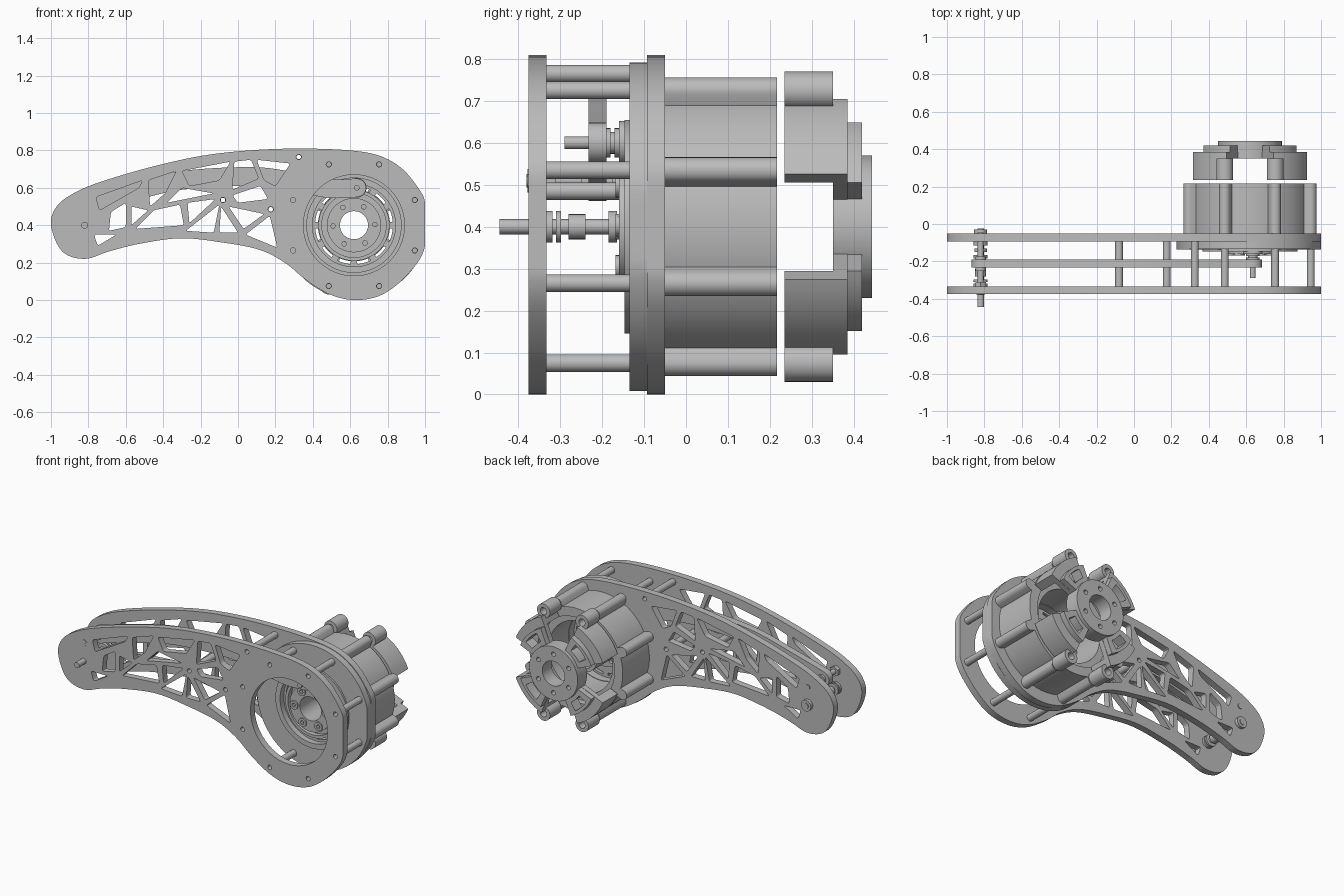
import bpy, bmesh, math
from mathutils import Matrix, Vector

cube = bpy.data.objects.get("Cube")
if cube:
    bpy.data.objects.remove(cube, do_unlink=True)

grey = bpy.data.materials.new("machined_grey")
grey.use_nodes = True
GREY = (0.5, 0.5, 0.5, 1)
grey.diffuse_color = GREY
grey.node_tree.nodes["Principled BSDF"].inputs["Base Color"].default_value = GREY

HUB = Vector((0.62, 0.4))
AXLE = Vector((-0.82, 0.4))
LINK_END = Vector((0.635, 0.6))
LINK_START = Vector((-0.82, 0.51))


# ---- helpers: outlines are lists of (x, z) points, extruded along y ----
def finish(name, bm):
    bmesh.ops.remove_doubles(bm, verts=bm.verts, dist=0.0001)
    bmesh.ops.recalc_face_normals(bm, faces=bm.faces)
    mesh = bpy.data.meshes.new(name)
    bm.to_mesh(mesh)
    bm.free()
    mesh.materials.append(grey)
    obj = bpy.data.objects.new(name, mesh)
    bpy.context.collection.objects.link(obj)
    bpy.ops.object.select_all(action='DESELECT')
    obj.select_set(True)
    bpy.context.view_layer.objects.active = obj
    bpy.ops.object.shade_smooth_by_angle(angle=math.radians(35))
    return obj


def plate(name, loops, y0, y1):
    """Flat part: first loop is the outline, the others are holes."""
    curve = bpy.data.curves.new(name, 'CURVE')
    curve.dimensions = '2D'
    curve.fill_mode = 'BOTH'
    curve.extrude = (y1 - y0) / 2
    for loop in loops:
        spline = curve.splines.new('POLY')
        spline.points.add(len(loop) - 1)
        for point, (x, z) in zip(spline.points, loop):
            point.co = (x, z, 0, 1)
        spline.use_cyclic_u = True
    temp = bpy.data.objects.new(name + "_outline", curve)
    bpy.context.collection.objects.link(temp)
    graph = bpy.context.evaluated_depsgraph_get()
    mesh = bpy.data.meshes.new_from_object(temp.evaluated_get(graph))
    bm = bmesh.new()
    bm.from_mesh(mesh)
    bpy.data.objects.remove(temp, do_unlink=True)
    place = Matrix.Translation((0, (y0 + y1) / 2, 0)) @ Matrix.Rotation(math.pi / 2, 4, 'X')
    bm.transform(place)
    return finish(name, bm)


def rod(name, centre, steps, sides=24):
    """Stepped round shaft: each step is (y0, y1, radius)."""
    bm = bmesh.new()
    for y0, y1, r in steps:
        place = Matrix.Translation((centre[0], (y0 + y1) / 2, centre[1])) @ Matrix.Rotation(math.pi / 2, 4, 'X')
        bmesh.ops.create_cone(bm, cap_ends=True, segments=sides, radius1=r, radius2=r, depth=y1 - y0, matrix=place)
    return finish(name, bm)


def polar(r, degrees, centre=HUB):
    a = math.radians(degrees)
    return Vector((centre[0] + r * math.cos(a), centre[1] + r * math.sin(a)))


def circle(centre, r, sides=64):
    return [polar(r, 360 * i / sides, centre) for i in range(sides)]


def sector(r0, r1, a0, a1, n=10):
    angles = [a0 + (a1 - a0) * i / n for i in range(n + 1)]
    return [polar(r1, a) for a in angles] + [polar(r0, a) for a in reversed(angles)]


def smooth(points, n=6, closed=True):
    """Smooth curve through all the points."""
    pts = [Vector(p) for p in points]
    count, out = len(pts), []
    for i in range(count if closed else count - 1):
        if closed:
            a, b, c, d = (pts[(i + k) % count] for k in (-1, 0, 1, 2))
        else:
            a, b, c, d = (pts[min(max(i + k, 0), count - 1)] for k in (-1, 0, 1, 2))
        for t in (k / n for k in range(n)):
            out.append(b + (c - a) * t / 2 + (a * 2 - b * 5 + c * 4 - d) * t * t / 2
                       + (b * 3 - a - c * 3 + d) * t ** 3 / 2)
    return out if closed else out + [pts[-1]]


def rounded(points, radius=0.014):
    pts, out = [Vector(p) for p in points], []
    for i, p in enumerate(pts):
        before, after = pts[i - 1] - p, pts[(i + 1) % len(pts)] - p
        a = p + before.normalized() * min(radius, before.length / 3)
        b = p + after.normalized() * min(radius, after.length / 3)
        for t in (0, 0.25, 0.5, 0.75, 1):
            out.append(a * (1 - t) ** 2 + p * 2 * t * (1 - t) + b * t * t)
    return out


# ---- side plates with truss cut-outs ----
outline = smooth([
    (-.97, .5), (-.88, .57), (-.74, .63), (-.47, .71), (-.2, .77), (.06, .8), (.33, .81),
    (.6, .8), (.76, .77), (.88, .7), (.97, .59), (1, .52), (1, .4), (1, .29), (.96, .2),
    (.86, .09), (.75, .02), (.62, 0), (.49, .03), (.36, .11), (.25, .2), (.11, .27),
    (-.1, .31), (-.31, .33), (-.53, .3), (-.69, .26), (-.82, .22), (-.94, .26), (-1, .4)])
outline = [Vector((min(p.x, 1), max(p.y, 0))) for p in outline]
truss = [
    [(-.76, .55), (-.51, .64), (-.53, .6), (-.74, .48)],
    [(-.48, .64), (-.33, .69), (-.39, .57), (-.47, .5)],
    [(-.3, .69), (-.04, .74), (-.1, .64), (-.26, .61)],
    [(-.38, .52), (-.3, .6), (-.13, .57)],
    [(-.02, .74), (.07, .75), (.11, .65), (-.03, .59)],
    [(.1, .75), (.28, .73), (.2, .61), (.14, .64)],
    [(-.03, .56), (.12, .61), (.16, .54), (.0, .52)],
    [(-.68, .47), (-.6, .52), (-.6, .39), (-.69, .37)]]
truss += [
    [(-.57, .5), (-.48, .48), (-.57, .4)],
    [(-.45, .48), (-.31, .51), (-.29, .4), (-.55, .38)],
    [(-.27, .52), (-.12, .54), (-.26, .41)],
    [(-.28, .37), (-.1, .51), (-.13, .36)],
    [(-.09, .5), (.0, .36), (-.1, .36)],
    [(-.05, .5), (.14, .46), (.03, .38)],
    [(.04, .35), (.17, .45), (.21, .28)],
    [(-.77, .35), (-.65, .35), (-.75, .29)]]
screws = [polar(0.352, 22.5 + 45 * k) for k in range(8)]
arm_standoffs = [Vector((.325, .765)), Vector((.175, .485)), Vector((-.08, .535))]
holes = [rounded(h) for h in truss] + [circle(p, 0.014, 16) for p in screws + arm_standoffs]
plate("front_side_plate", [outline, circle(HUB, 0.27)] + holes, -0.375, -0.333)
plate("back_side_plate", [outline, circle(HUB, 0.26)] + holes, -0.093, -0.05)

# ---- bearing plate, standoffs ----
ring = [Vector((min(p.x, 1), p.y)) for p in circle(HUB, 0.392, 96)]
plate("bearing_plate", [ring, circle(HUB, 0.25)], -0.135, -0.093)
for p in screws:
    if p.x > 0.4:
        plate("hub_standoff", [circle(p, 0.021, 24), circle(p, 0.012, 16)], -0.333, -0.135)
for p in arm_standoffs:
    plate("arm_standoff", [circle(p, 0.021, 24), circle(p, 0.012, 16)], -0.333, -0.093)


# ---- motor housing with eight screw ribs ----
def housing_radius(degrees):
    off = math.radians((degrees % 45) - 22.5)
    inside = 0.031 ** 2 - (0.352 * math.sin(off)) ** 2
    return max(0.328, 0.352 * math.cos(off) + math.sqrt(inside)) if inside > 0 else 0.328


housing = [polar(housing_radius(a / 2), a / 2) for a in range(720)]
plate("motor_housing", [housing, circle(HUB, 0.27)], -0.05, 0.217)
plate("stator_ring", [circle(HUB, 0.275), circle(HUB, 0.225)], -0.03, 0.17)

# ---- rotor face: slotted disc, outer rim, bolted flange ----
slots = [sector(0.193, 0.208, 30 * k + 5, 30 * k + 25) for k in range(12)]
plate("rotor_disc", [circle(HUB, 0.235), circle(HUB, 0.1)] + slots, -0.11, -0.08)
plate("rotor_rim", [circle(HUB, 0.255), circle(HUB, 0.222)], -0.147, -0.03)
plate("rotor_inner_rim", [circle(HUB, 0.19), circle(HUB, 0.172)], -0.14, -0.08)
bolts = [polar(0.112, 60 * k + 2) for k in range(6)]
plate("output_flange", [circle(HUB, 0.145), circle(HUB, 0.075)] + [circle(p, 0.014, 16) for p in bolts],
      -0.16, -0.06)
for p in bolts:
    plate("flange_bolt", [circle(p, 0.027, 24), circle(p, 0.013, 6)], -0.168, -0.1)
plate("rotor_sleeve", [circle(HUB, 0.1), circle(HUB, 0.078)], -0.06, 0.15)

# ---- rear cap: hub, four pocketed arms, screw bosses ----
cap_bolts = [polar(0.122, 60 * k + 30) for k in range(6)]
plate("cap_hub", [circle(HUB, 0.17), circle(HUB, 0.078)] + [circle(p, 0.014, 16) for p in cap_bolts],
      0.35, 0.443)
for k in range(4):
    mid = 45 + 90 * k
    pocket = sector(0.195, 0.25, mid - 12, mid + 12)
    plate("cap_arm_web", [sector(0.15, 0.33, mid - 22.5, mid + 22.5), pocket], 0.35, 0.385)
    plate("cap_arm_step", [sector(0.15, 0.27, mid - 22, mid + 22), pocket], 0.385, 0.42)
    plate("cap_arm_wall", [sector(0.275, 0.33, mid - 22.5, mid + 22.5)], 0.235, 0.35)
for sx in (-1, 1):
    for sz in (-1, 1):
        p = HUB + Vector((0.135 * sx, 0.325 * sz))
        plate("cap_screw_boss", [circle(p, 0.045, 32), circle(p, 0.022, 20)], 0.235, 0.35)

# ---- curved drive link between the crank pin and the arm tip ----
path = smooth([LINK_START, (-.6, .57), (-.3, .64), (.1, .66), (.35, .62), (.5, .595), LINK_END], closed=False)
half = 0.05
upper, lower = [], []
for i, p in enumerate(path):
    along = path[min(i + 1, len(path) - 1)] - path[max(i - 1, 0)]
    side = Vector((-along.y, along.x)).normalized() * half
    upper.append(p + side)
    lower.append(p - side)
tip = [polar(half, 90 - 20 * k, LINK_END) for k in range(1, 9)]
tail = [polar(half, 270 - 20 * k, LINK_START) for k in range(1, 9)]
plate("drive_link", [upper + tip + lower[::-1] + tail], -0.233, -0.19)

# ---- crank lug and pins ----
plate("crank_lug", [circle(LINK_END, 0.052, 32)], -0.16, -0.1)
rod("crank_pin", LINK_END, [(-0.29, -0.11, 0.015), (-0.19, -0.18, 0.035), (-0.18, -0.17, 0.026),
                            (-0.17, -0.155, 0.035)])
rod("link_tip_pin", LINK_START, [(-0.38, -0.045, 0.016), (-0.25, -0.175, 0.028)])
rod("link_tip_nut", LINK_START, [(-0.333, -0.31, 0.032), (-0.378, -0.372, 0.028)], 6)

# ---- arm tip axle with collars ----
rod("tip_axle", AXLE, [(-0.445, -0.025, 0.018)])
collars = [(-0.333, -0.318, 0.038), (-0.31, -0.298, 0.038), (-0.28, -0.24, 0.03),
           (-0.185, -0.165, 0.038), (-0.15, -0.13, 0.034), (-0.115, -0.093, 0.038), (-0.05, -0.03, 0.035)]
rod("tip_axle_collars", AXLE, collars)
